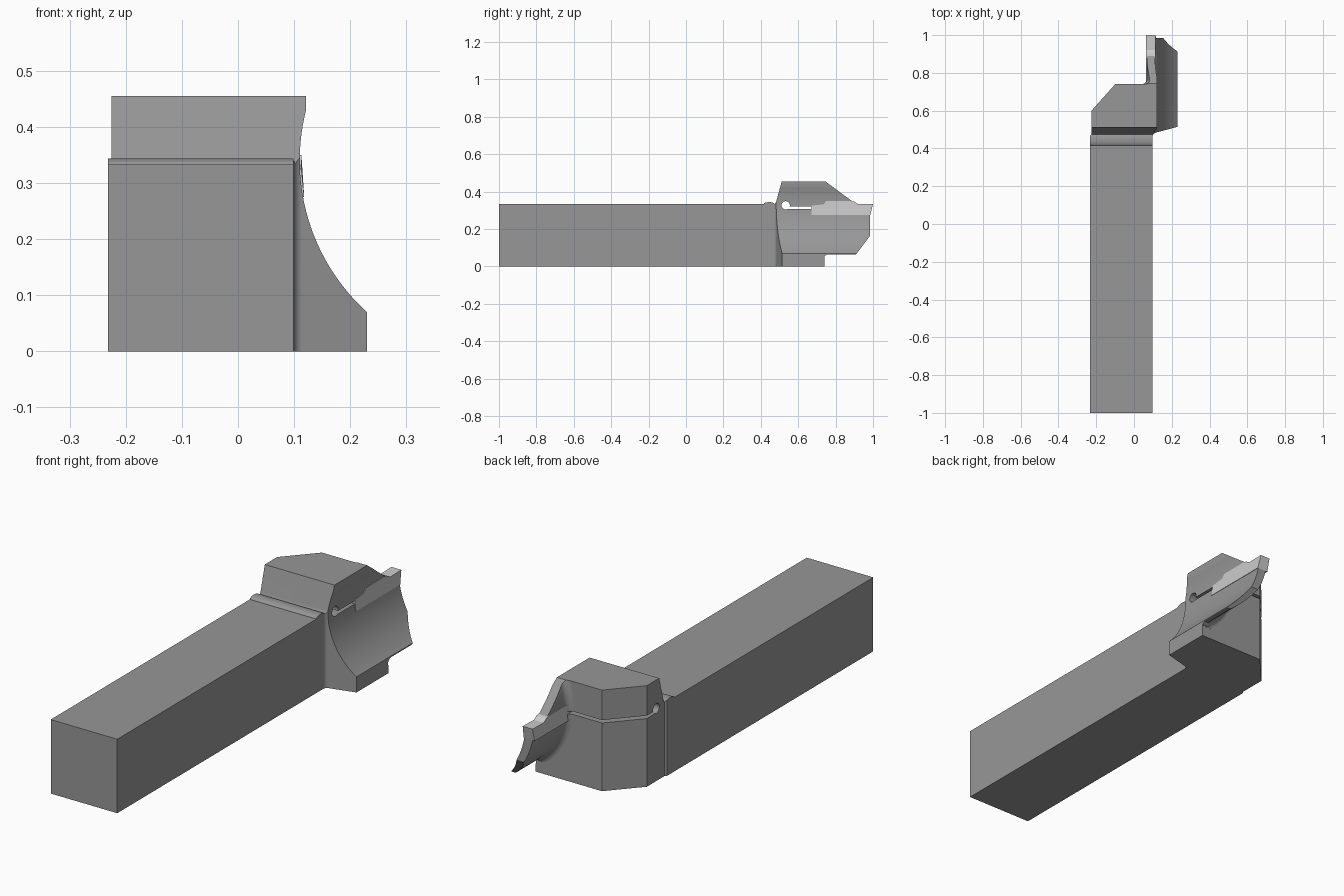
import bpy, bmesh
from math import sin, cos, pi, asin, radians

if "Cube" in bpy.data.objects:
    bpy.data.objects.remove(bpy.data.objects["Cube"])

OUTER = (0.474, 0.34, 0.364)        # x, z, radius of the concave face
INNER = (0.403, 0.34, 0.335)        # x, z, radius of the blade's back face


def loft(name, rings):
    """Closed solid skinned through equal-length rings of 3D points."""
    bm = bmesh.new()
    vs = [[bm.verts.new(p) for p in ring] for ring in rings]
    n = len(rings[0])
    for a, b in zip(vs, vs[1:]):
        for i in range(n):
            j = (i + 1) % n
            bm.faces.new((a[i], a[j], b[j], b[i]))
    bm.faces.new(vs[0])
    bm.faces.new(vs[-1])
    bmesh.ops.recalc_face_normals(bm, faces=bm.faces)
    mesh = bpy.data.meshes.new(name)
    bm.to_mesh(mesh)
    bm.free()
    ob = bpy.data.objects.new(name, mesh)
    bpy.context.collection.objects.link(ob)
    return ob


def prism(name, pts, axis, lo, hi):
    """Extrude a 2D outline along the given axis."""
    place = {'x': lambda u, v, w: (w, u, v),
             'y': lambda u, v, w: (u, w, v),
             'z': lambda u, v, w: (u, v, w)}[axis]
    return loft(name, [[place(u, v, w) for u, v in pts] for w in (lo, hi)])


def boolean(ob, tool, op):
    """Apply a boolean and remove the tool."""
    mod = ob.modifiers.new("cut", 'BOOLEAN')
    mod.operation, mod.solver, mod.object = op, 'EXACT', tool
    bpy.context.view_layer.objects.active = ob
    bpy.ops.object.modifier_apply(modifier=mod.name)
    bpy.data.objects.remove(tool)


def arc(cx, cy, rx, ry, a0, a1, n):
    """Elliptic arc points, angles in degrees."""
    angs = [radians(a0 + (a1 - a0) * i / n) for i in range(n + 1)]
    return [(cx + rx * cos(a), cy + ry * sin(a)) for a in angs]


def face_arc(circle, z0, z1, extra=0, n=28):
    """Left side of an (x, z, radius) circle, from height z0 to z1."""
    x, z, r = circle
    r += extra
    a0, a1 = (180 - asin((h - z) / r) * 180 / pi for h in (z0, z1))
    return arc(x, z, r, r, a0, a1, n)


def grey(ob, value):
    mat = bpy.data.materials.new(ob.name + "_grey")
    mat.diffuse_color = (value, value, value, 1)
    mat.use_nodes = True
    mat.node_tree.nodes["Principled BSDF"].inputs["Base Color"].default_value = mat.diffuse_color
    ob.data.materials.clear()
    ob.data.materials.append(mat)


# Shank and head seen from above
plan = [(-0.232, -1.1), (0.099, -1.1)]
plan += arc(0.119, 0.464, 0.02, 0.02, 180, 105, 8)
plan += [(0.3, 0.533), (0.3, 0.74), (-0.1, 0.74), (-0.225, 0.6),
         (-0.225, 0.474), (-0.232, 0.468)]
holder = prism("tool_holder", plan, 'z', -0.1, 0.7)

# Curved blade, flared into the head by a fillet
F = 0.03
stations = [(0.70, F)]
for i in range(11):
    t = pi / 2 * i / 10
    stations.append((0.74 + F * (1 - cos(t)), F * (1 - sin(t))))
stations.append((1.05, 0))
rings = []
for y, extra in stations:
    section = face_arc(INNER, 0.05, 0.6, extra) + [(0.28, 0.6), (0.28, 0.05)]
    rings.append([(x, y, z) for x, z in section])
boolean(holder, loft("blade", rings), 'UNION')

# Side silhouette, including the relief groove behind the head
side = [(-1, 0), (0.741, 0), (0.741, 0.055), (0.755, 0.065),
        (0.91, 0.065), (0.985, 0.165), (0.985, 0.29), (0.9, 0.29),
        (0.9, 0.34), (0.745, 0.455), (0.512, 0.455), (0.482, 0.345)]
side += arc(0.445, 0.333, 0.03, 0.011, 0, 180, 14) + [(-1, 0.333)]
boolean(holder, prism("silhouette", side, 'x', -0.4, 0.4), 'INTERSECT')

# Concave clearance face on the right
clear = [(0.23, -0.1)] + face_arc(OUTER, 0.07, 0.43)
clear += [(0.123, 0.6), (0.5, 0.6), (0.5, -0.1)]
boolean(holder, prism("clearance", clear, 'y', 0.3, 1.2), 'DIFFERENCE')

# Clamping slit with its round relief hole
slit = [(0.54, 0.307), (0.8, 0.307), (0.8, 0.32), (0.54, 0.32)]
boolean(holder, prism("slit", slit, 'x', -0.5, 0.5), 'DIFFERENCE')
hole = arc(0.533, 0.327, 0.022, 0.022, 0, 360, 32)[:-1]
boolean(holder, prism("hole", hole, 'x', -0.5, 0.5), 'DIFFERENCE')
grey(holder, 0.31)

# Cutting insert, its outer side leaning with the concave face
profile = [(0.67, 0.275), (0.985, 0.275), (1.0, 0.335), (0.92, 0.333),
           (0.9, 0.346), (0.88, 0.35), (0.75, 0.35), (0.735, 0.332),
           (0.67, 0.325)]
insert = loft("cutting_insert", [
    [(0.064, y, z) for y, z in profile],
    [(0.113 if z > 0.3 else 0.118, y, z) for y, z in profile]])
grey(insert, 0.75)

# Smooth the curved faces, keep edges crisp and flats flat
bpy.ops.object.select_all(action='DESELECT')
holder.select_set(True)
bpy.context.view_layer.objects.active = holder
bpy.ops.object.shade_smooth_by_angle(angle=radians(16))
weighted = holder.modifiers.new("weighted_normals", 'WEIGHTED_NORMAL')
weighted.keep_sharp = True
